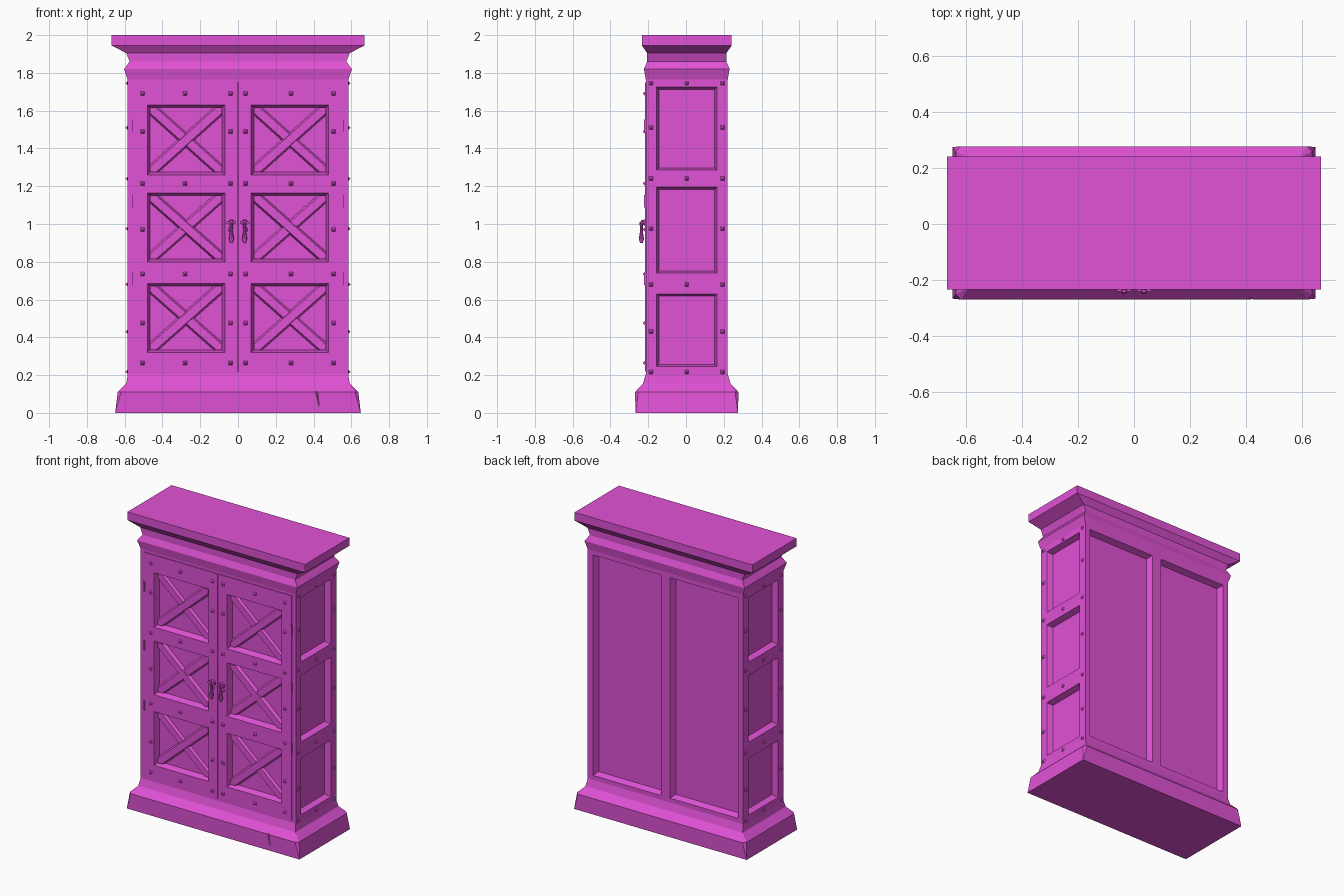
import bpy, bmesh
from math import atan2, sin, cos, pi
from mathutils import Matrix, Vector

cube = bpy.data.objects.get("Cube")
if cube:
    bpy.data.objects.remove(cube, do_unlink=True)

COLOUR = (0.75, 0.085, 0.67, 1)
magenta = bpy.data.materials.new("magenta")
magenta.use_nodes = True
magenta.diffuse_color = COLOUR
magenta.node_tree.nodes["Principled BSDF"].inputs["Base Color"].default_value = COLOUR

FRONT, LEFT, BACK, RIGHT = 0, pi / 2, pi, -pi / 2
MID_Y = .004  # the carcass sits a little back, balancing the handles


def finish(name, bm, recalc=True):
    bmesh.ops.remove_doubles(bm, verts=bm.verts, dist=1e-5)
    if recalc:
        bmesh.ops.recalc_face_normals(bm, faces=bm.faces)
    bmesh.ops.translate(bm, verts=bm.verts, vec=(0, MID_Y, 0))
    mesh = bpy.data.meshes.new(name)
    bm.to_mesh(mesh)
    bm.free()
    mesh.materials.append(magenta)
    ob = bpy.data.objects.new(name, mesh)
    bpy.context.collection.objects.link(ob)
    return ob


def place(u, v, w, side):
    """u runs across a side, v is height, w is distance outward."""
    return Matrix.Rotation(side, 3, 'Z') @ Vector((u, -w, v))


def box(bm, x0, x1, y0, y1, z0, z1):
    m = Matrix.Translation(((x0 + x1) / 2, (y0 + y1) / 2, (z0 + z1) / 2))
    m = m @ Matrix.Diagonal((x1 - x0, y1 - y0, z1 - z0, 1))
    bmesh.ops.create_cube(bm, size=1, matrix=m)


def loft(bm, loops):
    """Closed skin through loops of points."""
    loops = [[bm.verts.new(p) for p in pts] for pts in loops]
    count = len(loops[0])
    for a, b in zip(loops, loops[1:]):
        for i in range(count):
            j = (i + 1) % count
            bm.faces.new((a[i], a[j], b[j], b[i]))
    bm.faces.new(loops[0][::-1])
    bm.faces.new(loops[-1])


def moulding(name, rings):
    """Rectangular loft; each ring is half x, half y, z, corner chamfer."""
    loops = []
    for hx, hy, z, c in rings:
        pts = []
        for sx, sy in ((1, 1), (-1, 1), (-1, -1), (1, -1)):
            pair = [(sx * hx, sy * (hy - c), z), (sx * (hx - c), sy * hy, z)]
            pts += pair if sx * sy > 0 else pair[::-1]
        loops.append(pts)
    bm = bmesh.new()
    loft(bm, loops)
    return finish(name, bm)


def framed_face(name, us, vs, w, depth, inset, side, skirt=0):
    """Flat frame on a grid whose odd cells are sunken panels."""
    bm = bmesh.new()

    def quad(*pts):
        bm.faces.new([bm.verts.new(place(*p, side)) for p in pts])

    def corners(u0, u1, v0, v1, d):
        return [(u0, v0, d), (u1, v0, d), (u1, v1, d), (u0, v1, d)]

    def walls(a, b):
        for k in range(4):
            n = (k + 1) % 4
            quad(a[k], a[n], b[n], b[k])

    for i, (u0, u1) in enumerate(zip(us, us[1:])):
        for j, (v0, v1) in enumerate(zip(vs, vs[1:])):
            rim = corners(u0, u1, v0, v1, w)
            if i % 2 and j % 2:
                floor = corners(u0 + inset, u1 - inset, v0 + inset, v1 - inset, w - depth)
                walls(rim, floor)
                quad(*floor)
            else:
                quad(*rim)
    if skirt:
        outer = (us[0], us[-1], vs[0], vs[-1])
        walls(corners(*outer, w - skirt), corners(*outer, w))
    return finish(name, bm, recalc=False)


def brace(name, u, v, a, b, w0, w1, flip):
    """Bevelled diagonal bar clipped to the corners of a panel."""
    t = atan2(b, a)
    loops = []
    for half, w in ((.03, w0), (.021, w1)):
        p, q = half / sin(t), half / cos(t)
        outline = [(-a, -b), (p - a, -b), (a, b - q), (a, b), (a - p, b), (-a, q - b)]
        loops.append([place(u + flip * x, v + z, w, FRONT) for x, z in outline])
    bm = bmesh.new()
    loft(bm, loops)
    finish(name, bm)


def studs(name, spots, w, side):
    bm = bmesh.new()
    for u, v in spots:
        m = Matrix.Translation(place(u, v, w + .004, side))
        m = m @ Matrix.Rotation(side, 4, 'Z') @ Matrix.Rotation(pi / 2, 4, 'X')
        m = m @ Matrix.Rotation(pi / 4, 4, 'Z')
        bmesh.ops.create_cone(bm, cap_ends=True, segments=4, radius1=.017,
                              radius2=.002, depth=.012, matrix=m)
    finish(name, bm)


# Plinth with a split in its front board
plinth = moulding("plinth", [(.65, .271, 0, 0), (.637, .274, .11, .018),
                             (.592, .232, .155, 0), (.583, .217, .205, 0)])
bm = bmesh.new()
bmesh.ops.create_cone(bm, cap_ends=True, segments=4, radius1=.003, radius2=.011, depth=.16,
                      matrix=Matrix.Translation((.425, -.277, .06)) @ Matrix.Rotation(-.15, 4, 'Y'))
cutter = finish("crack_cutter", bm)
cutter.hide_render = True
cutter.hide_viewport = True
cut = plinth.modifiers.new("crack", 'BOOLEAN')
cut.operation = 'DIFFERENCE'
cut.object = cutter

# Cornice and top board
moulding("cornice", [(.585, .217, 1.765, 0), (.603, .227, 1.82, 0), (.574, .21, 1.86, 0),
                     (.592, .21, 1.905, 0), (.669, .238, 1.945, 0), (.669, .238, 2, 0)])

# Carcass: side panels, back panels, flat front
side_z = [.2, .245, .63, .74, 1.195, 1.285, 1.725, 1.77]
for label, side in (("left", LEFT), ("right", RIGHT)):
    framed_face(label + "_side", [-.217, -.16, .16, .217], side_z, .585, .04, .012, side)
framed_face("back", [-.585, -.545, -.035, .035, .545, .585], [.2, .235, 1.735, 1.77],
            .217, .04, .015, BACK)
framed_face("door_surround", [-.585, -.555, .555, .585], [.2, .22, 1.75, 1.77],
            .217, .045, 0, FRONT)

# Doors with crossed braces
DOOR = .222
FLOOR = DOOR - .04
rows = [(.32, .685), (.80, 1.165), (1.26, 1.63)]
door_z = [.22] + [z for row in rows for z in row] + [1.75]
for label, s in (("left", 1), ("right", -1)):
    us = sorted(s * u for u in (.002, .07, .48, .555))
    framed_face(label + "_door", us, door_z, DOOR, .04, .014, FRONT, skirt=.04)
    for k, (z0, z1) in enumerate(rows):
        flip = -1 if k == 1 else 1
        mid, half_h = (z0 + z1) / 2, (z1 - z0) / 2 - .014
        part = f"{label}_brace_{k + 1}"
        brace(part + "_over", s * .275, mid, .191, half_h, FLOOR, FLOOR + .022, flip)
        brace(part + "_under", s * .275, mid, .191, half_h, FLOOR, FLOOR + .016, -flip)

    # Hinges
    bm = bmesh.new()
    for z in (.71, 1.12, 1.52):
        box(bm, s * .552 - .006, s * .552 + .006, -.227, -.2, z - .033, z + .033)
    finish(label + "_hinges", bm)

    # Handle: rosette, crossbar and hanging pull
    x = s * .035
    bm = bmesh.new()
    bmesh.ops.create_cone(bm, cap_ends=True, segments=10, radius1=.017, radius2=.011, depth=.024,
                          matrix=Matrix.Translation((x, -.231, 1.008)) @ Matrix.Rotation(pi / 2, 4, 'X'))
    box(bm, x - .025, x + .025, -.245, -.231, 1.0, 1.014)
    for top, low, r_top, r_low in ((1.01, .965, .01, .007), (.965, .92, .007, .014), (.92, .9, .014, .007)):
        bmesh.ops.create_cone(bm, cap_ends=True, segments=10, radius1=r_low, radius2=r_top, depth=top - low,
                              matrix=Matrix.Translation((x, -.24, (top + low) / 2)))
    finish(label + "_handle", bm)

# Studs
spots = [(s * u, z) for s in (-1, 1) for u in (.04, .28, .505) for z in (.265, .735, 1.215, 1.69)]
spots += [(s * u, z) for s in (-1, 1) for u in (.04, .505) for z in (.475, .97, 1.49)]
studs("door_studs", spots, DOOR, FRONT)
spots = [(u, z) for u in (-.19, 0, .19) for z in (.217, .68, 1.24, 1.745)]
spots += [(u, z) for u in (-.19, .19) for z in (.43, .975, 1.51)]
for label, side in (("left", LEFT), ("right", RIGHT)):
    studs(label + "_side_studs", spots, .585, side)
